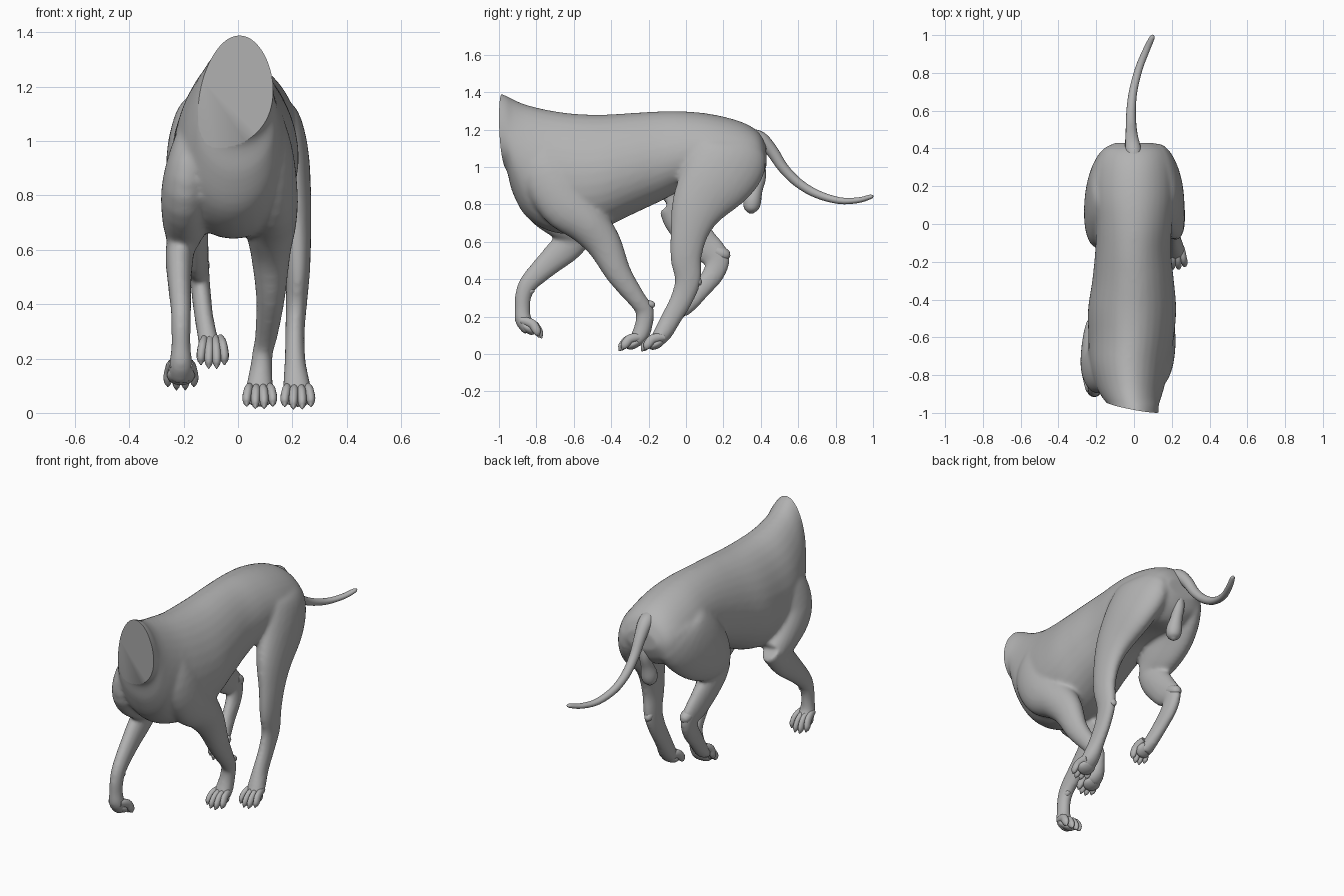
import bpy, bmesh, math
from mathutils import Vector

cube = bpy.data.objects.get("Cube")
if cube:
    bpy.data.objects.remove(cube, do_unlink=True)

grey = bpy.data.materials.new("plain grey")
grey.use_nodes = True
colour = (0.45, 0.45, 0.45, 1)
grey.diffuse_color = colour
grey.node_tree.nodes["Principled BSDF"].inputs["Base Color"].default_value = colour


def resample(rows, steps=4):
    """Catmull-Rom through rows of numbers."""
    rows = [Vector(r) for r in rows]
    ext = [rows[0] * 2 - rows[1]] + rows + [rows[-1] * 2 - rows[-2]]
    out = []
    for a, b, c, d in zip(ext, ext[1:], ext[2:], ext[3:]):
        for s in range(steps):
            t = s / steps
            out.append(0.5 * (2 * b + (c - a) * t + (2 * a - 5 * b + 4 * c - d) * t ** 2
                              + (3 * b - a - 3 * c + d) * t ** 3))
    return out + [rows[-1]]


def loft(bm, rows, axis=None, egg=0.0, sides=24):
    """Oval tube through (x, y, z, depth radius, width radius) rows."""
    pts = resample(rows)
    rings = []
    for i, p in enumerate(pts):
        c = Vector(p[:3])
        t = axis or (Vector(pts[min(i + 1, len(pts) - 1)][:3]) - Vector(pts[max(i - 1, 0)][:3]))
        t = t.normalized()
        u = (Vector((1, 0, 0)) - t * t.x).normalized()
        v = t.cross(u)
        ring = []
        for k in range(sides):
            a = 2 * math.pi * k / sides
            w = p[4] * math.cos(a) * (1 + egg * math.sin(a))
            ring.append(bm.verts.new(c + u * w + v * p[3] * math.sin(a)))
        rings.append(ring)
    for r0, r1 in zip(rings, rings[1:]):
        for k in range(sides):
            n = (k + 1) % sides
            bm.faces.new((r0[k], r0[n], r1[n], r1[k]))
    bm.faces.new(rings[0][::-1])
    bm.faces.new(rings[-1])


def finish(bm, name):
    bmesh.ops.recalc_face_normals(bm, faces=bm.faces)
    me = bpy.data.meshes.new(name)
    bm.to_mesh(me)
    bm.free()
    ob = bpy.data.objects.new(name, me)
    bpy.context.collection.objects.link(ob)
    me.materials.append(grey)
    return ob


def smooth(ob, angle=40):
    bpy.ops.object.select_all(action='DESELECT')
    ob.select_set(True)
    bpy.context.view_layer.objects.active = ob
    bpy.ops.object.shade_smooth_by_angle(angle=math.radians(angle))


bm = bmesh.new()

# Torso and neck: y, centre x, top, bottom, half width
torso = [(-1.08, .005, 1.42, 1.06, .125), (-.97, 0, 1.385, 1.0, .13), (-.93, -.01, 1.365, .87, .15),
         (-.86, -.02, 1.335, .74, .18), (-.74, -.025, 1.305, .66, .21), (-.6, -.015, 1.285, .64, .225),
         (-.45, -.01, 1.28, .67, .232), (-.3, -.005, 1.288, .74, .215), (-.15, -.005, 1.297, .81, .2),
         (0, 0, 1.297, .88, .2), (.15, 0, 1.28, .89, .21), (.3, 0, 1.24, .87, .205),
         (.39, 0, 1.185, .92, .17), (.43, 0, 1.11, 1.0, .1)]
loft(bm, [(cx, y, (hi + lo) / 2, (hi - lo) / 2, w) for y, cx, hi, lo, w in torso],
     axis=Vector((0, 1, 0)), egg=0.12, sides=32)

# Left foreleg, planted
loft(bm, [(.10, -.74, 1.13, .07, .05), (.125, -.73, .97, .14, .075), (.13, -.65, .81, .14, .09),
          (.12, -.53, .70, .115, .095), (.12, -.44, .59, .095, .074), (.12, -.36, .43, .07, .054),
          (.105, -.26, .29, .05, .042), (.092, -.22, .23, .05, .038), (.085, -.225, .16, .048, .042),
          (.08, -.245, .1, .048, .05), (.08, -.28, .06, .035, .052)])
# Left hind leg, planted
loft(bm, [(.08, .25, 1.13, .12, .07), (.125, .24, 1.06, .2, .1), (.165, .17, .95, .2, .095),
          (.195, .07, .8, .15, .075), (.215, .02, .66, .105, .055), (.22, .0, .52, .085, .045),
          (.215, .01, .4, .072, .039), (.21, -.02, .3, .062, .036), (.21, -.08, .19, .055, .039),
          (.215, -.125, .11, .05, .05), (.22, -.165, .06, .035, .052)])
# Right shoulder and upper arm
loft(bm, [(-.12, -.71, 1.13, .07, .05), (-.17, -.75, .97, .13, .075), (-.193, -.76, .83, .13, .088),
          (-.195, -.66, .72, .11, .085), (-.2, -.56, .65, .08, .065)])
# Right forearm, lifted
loft(bm, [(-.2, -.53, .68, .07, .055), (-.215, -.63, .58, .085, .052), (-.215, -.74, .48, .068, .044),
          (-.21, -.84, .38, .052, .038), (-.21, -.87, .31, .045, .036), (-.21, -.875, .24, .042, .036),
          (-.21, -.87, .18, .045, .045), (-.21, -.83, .13, .042, .05)])
# Right thigh
loft(bm, [(-.08, .25, 1.13, .12, .07), (-.125, .24, 1.06, .19, .1), (-.165, .14, .96, .2, .095),
          (-.178, .01, .85, .16, .085), (-.175, -.075, .775, .09, .065)])
# Right shin and foot, lifted
loft(bm, [(-.175, -.08, .8, .075, .06), (-.17, -.02, .71, .095, .06), (-.155, .09, .585, .09, .047),
          (-.142, .165, .515, .07, .037), (-.135, .15, .435, .06, .036), (-.125, .085, .35, .052, .035),
          (-.11, .02, .27, .045, .038), (-.1, -.03, .22, .035, .045)])
body = finish(bm, "body")

# Blend the torso and legs into one skin
remesh = body.modifiers.new("Remesh", 'REMESH')
remesh.mode = 'VOXEL'
remesh.voxel_size = 0.011
relax = body.modifiers.new("Smooth", 'SMOOTH')
relax.factor = 0.5
relax.iterations = 12
bpy.context.view_layer.objects.active = body
for mod in ("Remesh", "Smooth"):
    bpy.ops.object.modifier_apply(modifier=mod)

# Flat slanted cut across the neck
bm = bmesh.new()
bm.from_mesh(body.data)
near = [f for f in bm.faces if f.calc_center_median().z > .92 and f.calc_center_median().y < -.8]
geom = near + list({e for f in near for e in f.edges}) + list({v for f in near for v in f.verts})
cut = bmesh.ops.bisect_plane(bm, geom=geom, plane_co=(0, -.975, 1.2), plane_no=(-.18, -1, -.05),
                             clear_outer=True)
rim = [g for g in cut["geom_cut"] if isinstance(g, bmesh.types.BMEdge)]
bmesh.ops.holes_fill(bm, edges=rim, sides=0)
bm.to_mesh(body.data)
bm.free()
smooth(body)


def paw(name, base, along, width, length):
    """Pad and four arched toes with claws, fanned across x."""
    bm = bmesh.new()
    d = Vector(along).normalized()
    up = Vector((1, 0, 0)).cross(d)
    if up.z < 0:
        up = -up
    b = Vector(base)
    for i in range(4):
        s = (i - 1.5) / 1.5
        reach = length * (1 if abs(s) < .5 else .86)
        rows = []
        for f, h, r in ((-.1, .0, .016), (.2, .014, .021), (.5, .02, .022), (.78, .008, .021),
                        (.93, -.002, .016), (1.0, -.006, .009), (1.06, -.01, .003)):
            side = s * width * (.55 + .25 * min(f, .8) / .8)
            p = b + d * reach * f + up * h + Vector((side, 0, 0))
            rows.append((*p, r * 1.1, r * .8))
        loft(bm, rows, sides=12)
    pad = b + d * length * .35 - up * .012
    loft(bm, [(*(pad + d * k * length * .35), r, r * width / .03)
              for k, r in ((-1, .008), (-.7, .02), (0, .026), (.7, .02), (1, .008))], sides=16)
    smooth(finish(bm, name), 60)


paw("left_front_paw", (.08, -.245, .085), (0, -1, -.5), .06, .125)
paw("left_hind_paw", (.22, -.125, .085), (0, -1, -.52), .06, .125)
paw("right_front_paw", (-.21, -.875, .175), (0, .8, -.6), .06, .13)
paw("right_hind_paw", (-.093, .0, .265), (0, -.7, -.72), .054, .125)

# Pads at the wrists and points of the hocks
for name, a, b, r in (("left_wrist_pad", (.1, -.21, .27), (.1, -.165, .26), .02),
                      ("right_wrist_pad", (-.2, -.85, .33), (-.2, -.81, .345), .018),
                      ("left_hock", (.21, .03, .42), (.21, .08, .37), .025),
                      ("right_hock", (-.14, .16, .55), (-.14, .235, .52), .035)):
    bm = bmesh.new()
    a, b = Vector(a), Vector(b)
    loft(bm, [(*a.lerp(b, f), r * s, r * s) for f, s in ((0, 1), (.5, 1), (.85, .7), (1, .15))], sides=12)
    smooth(finish(bm, name), 60)

# Tail, curving down, back and to the left
bm = bmesh.new()
loft(bm, [(0, .27, 1.17, .03, .03), (0, .34, 1.165, .038, .042), (-.005, .4, 1.15, .038, .042),
          (-.012, .46, 1.085, .033, .034), (-.015, .52, .995, .028, .028), (-.015, .6, .915, .025, .025),
          (-.005, .7, .855, .022, .022), (.025, .82, .82, .018, .02), (.065, .92, .822, .015, .018),
          (.095, .985, .84, .012, .014), (.102, 1.0, .845, .004, .005)], sides=16)
smooth(finish(bm, "tail"), 60)

# Soft pouch under the rump, and the ridge above it
bm = bmesh.new()
loft(bm, [(0, .39, 1.04, .03, .03), (0, .395, .95, .033, .033), (0, .375, .88, .035, .035),
          (0, .355, .82, .047, .045), (0, .35, .775, .038, .038), (0, .35, .75, .008, .008)], sides=16)
smooth(finish(bm, "pouch"), 60)
